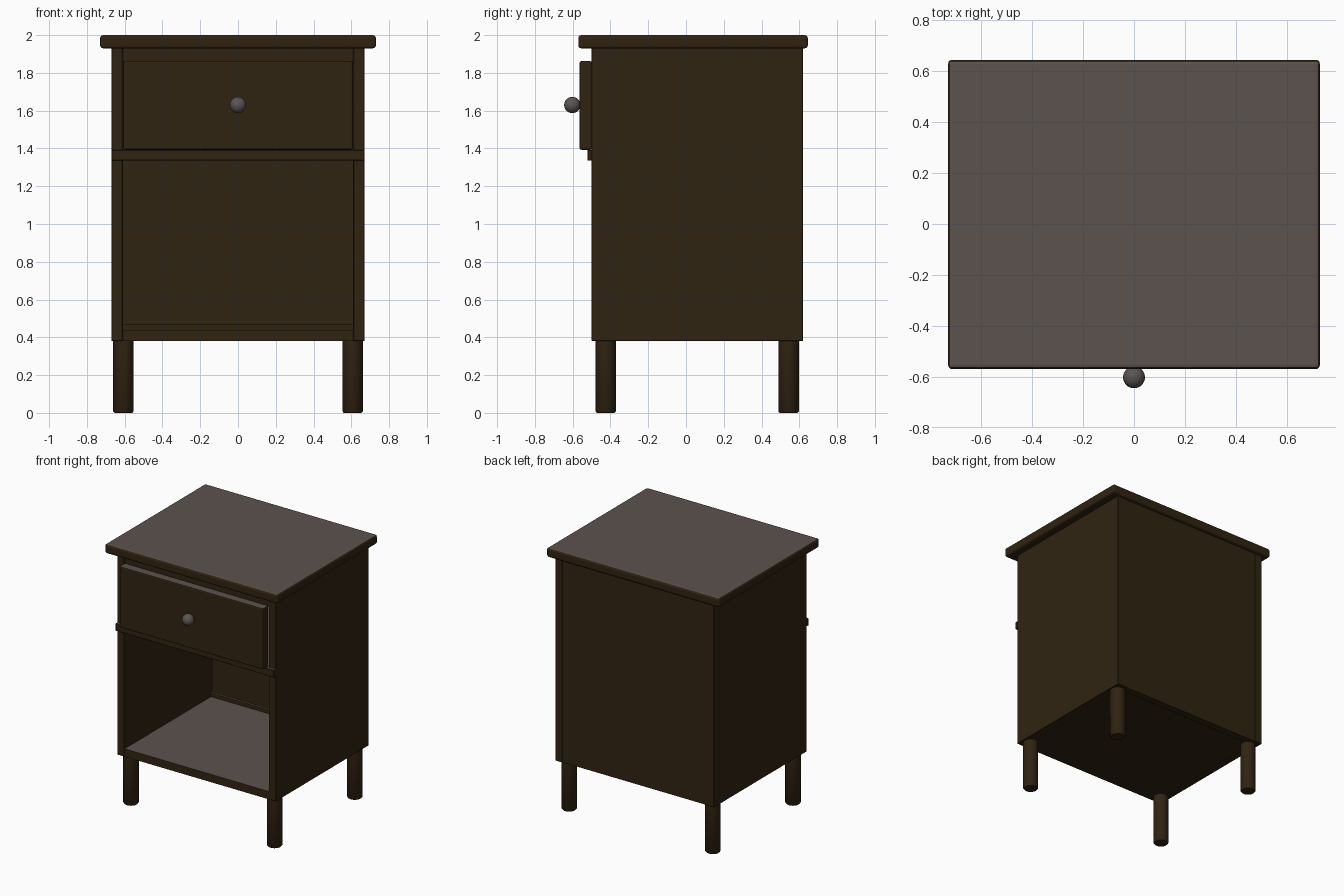
import bpy, bmesh, math
from mathutils import Matrix, Vector

if "Cube" in bpy.data.objects:
    bpy.data.objects.remove(bpy.data.objects["Cube"])


def make_mat(name, rgb):
    m = bpy.data.materials.new(name)
    m.diffuse_color = (*rgb, 1.0)
    m.use_nodes = True
    m.node_tree.nodes["Principled BSDF"].inputs["Base Color"].default_value = m.diffuse_color
    return m


BROWN = make_mat("dark brown wood", (0.030, 0.0175, 0.0058))
GREY = make_mat("warm grey top wood", (0.105, 0.084, 0.076))
METAL = make_mat("grey knob", (0.105, 0.092, 0.088))


def finish(name, bm, mats):
    me = bpy.data.meshes.new(name)
    bm.normal_update()
    # upward faces take the lighter grey
    if len(mats) > 1:
        for f in bm.faces:
            f.material_index = 1 if f.normal.z > 0.9 else 0
    bm.to_mesh(me)
    bm.free()
    for m in mats:
        me.materials.append(m)
    ob = bpy.data.objects.new(name, me)
    bpy.context.collection.objects.link(ob)
    return ob


def box(name, x, y, z, bevel=0.0, segments=2):
    """Box from (min, max) ranges, optionally with rounded edges."""
    bm = bmesh.new()
    size = Vector((x[1] - x[0], y[1] - y[0], z[1] - z[0]))
    mid = Vector((sum(x), sum(y), sum(z))) / 2
    bmesh.ops.create_cube(bm, size=1.0, matrix=Matrix.Translation(mid) @ Matrix.Diagonal((*size, 1)))
    if bevel:
        bmesh.ops.bevel(bm, geom=bm.edges[:], offset=bevel, segments=segments,
                        profile=0.5, affect='EDGES')
    return finish(name, bm, [BROWN, GREY])


def leg(name, x, y):
    """Round leg with a slightly softened foot."""
    bm = bmesh.new()
    r, n = 0.054, 32
    rings = [(r - 0.007, 0.0), (r, 0.008), (r, 0.385)]
    loops = [[bm.verts.new((x + q * math.cos(2 * math.pi * i / n),
                            y + q * math.sin(2 * math.pi * i / n), z)) for i in range(n)]
             for q, z in rings]
    for a, b in zip(loops, loops[1:]):
        for i in range(n):
            j = (i + 1) % n
            f = bm.faces.new((a[i], a[j], b[j], b[i]))
            f.smooth = True
    bm.faces.new(loops[0][::-1])
    bm.faces.new(loops[-1])
    return finish(name, bm, [BROWN])


# table top
box("table_top", (-0.73, 0.73), (-0.57, 0.645), (1.93, 2.0), 0.016, 3)

# side panels
for side, s in (("left", -1), ("right", 1)):
    box(side + "_side_panel", sorted((s * 0.61, s * 0.67)), (-0.50, 0.62), (0.38, 1.932), 0.003, 1)

# back, floor, divider and the rails
box("back_panel", (-0.612, 0.612), (0.56, 0.617), (0.382, 1.932))
box("floor_panel", (-0.612, 0.612), (-0.497, 0.565), (0.38, 0.44))
box("back_floor_strip", (-0.611, 0.611), (0.545, 0.565), (0.435, 0.47))
box("divider_shelf", (-0.611, 0.611), (-0.50, 0.565), (1.336, 1.388))
box("divider_rail", (-0.67, 0.67), (-0.522, -0.498), (1.335, 1.392), 0.003, 1)
box("upper_rail", (-0.611, 0.611), (-0.495, -0.44), (1.85, 1.932))

# drawer front
box("drawer_front", (-0.608, 0.608), (-0.564, -0.497), (1.393, 1.862), 0.01, 2)

# knob
bm = bmesh.new()
bmesh.ops.create_uvsphere(bm, u_segments=32, v_segments=16, radius=0.043,
                          matrix=Matrix.Translation((0, -0.602, 1.63)))
for f in bm.faces:
    f.smooth = True
finish("drawer_knob", bm, [METAL])

# legs
for sx, side in ((-1, "left"), (1, "right")):
    for y, end in ((-0.425, "front"), (0.543, "back")):
        leg(f"{end}_{side}_leg", sx * 0.607, y)
